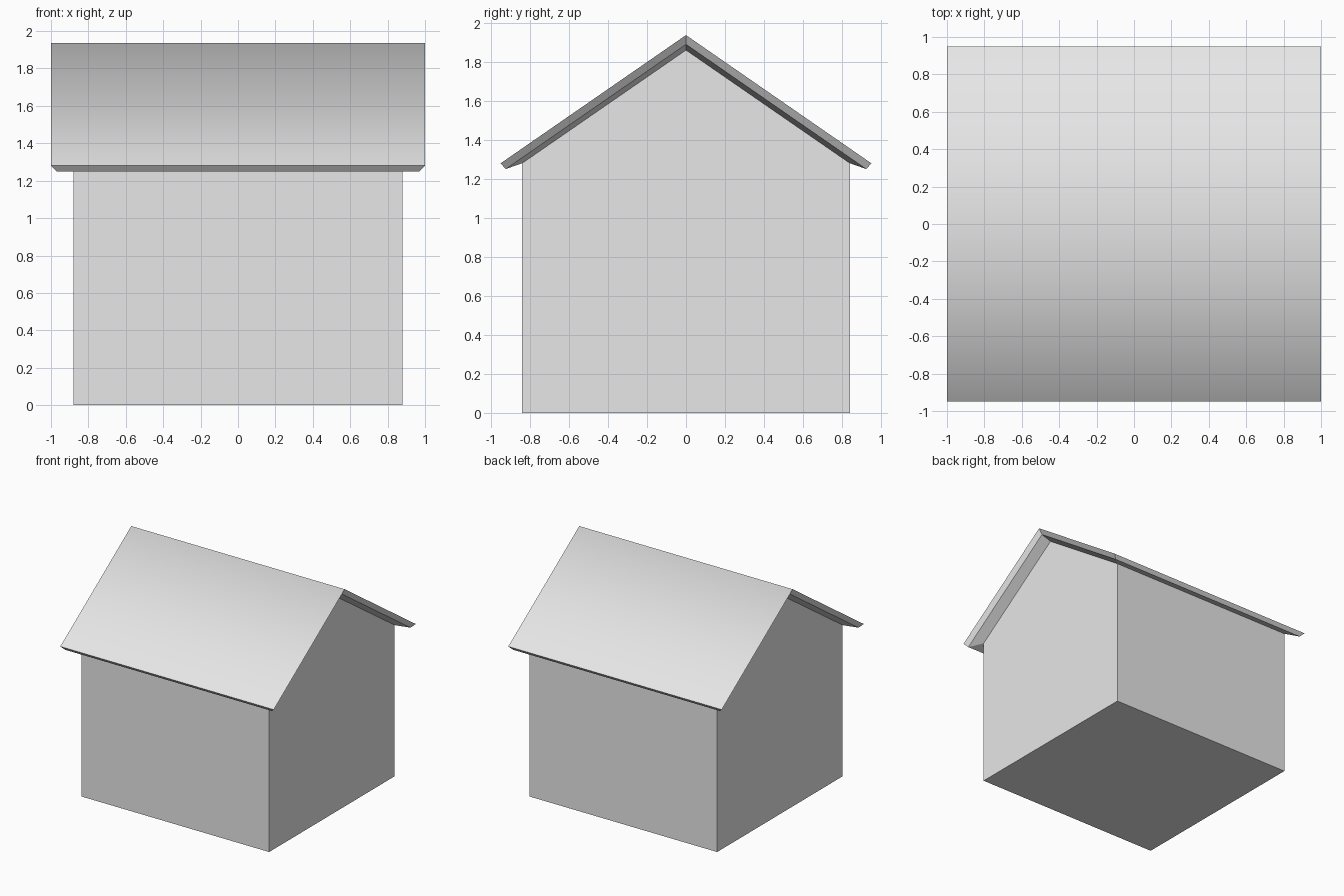
import bpy
import bmesh

old = bpy.data.objects.get("Cube")
if old:
    bpy.data.objects.remove(old, do_unlink=True)

grey = bpy.data.materials.new("light_grey")
grey.use_nodes = True
grey.diffuse_color = (0.8, 0.8, 0.8, 1)
grey.node_tree.nodes["Principled BSDF"].inputs["Base Color"].default_value = (0.8, 0.8, 0.8, 1)


def gable_ring(bm, x, y, eave, ridge):
    """Outline of a gabled plan: eave corners and ridge ends, in order."""
    pts = [(-x, -y, eave), (x, -y, eave), (x, 0, ridge),
           (x, y, eave), (-x, y, eave), (-x, 0, ridge)]
    return [bm.verts.new(p) for p in pts]


def bridge(bm, upper, lower):
    n = len(upper)
    for i in range(n):
        j = (i + 1) % n
        bm.faces.new((lower[i], lower[j], upper[j], upper[i]))


def finish(bm, name):
    mesh = bpy.data.meshes.new(name)
    bm.to_mesh(mesh)
    bm.free()
    mesh.materials.append(grey)
    obj = bpy.data.objects.new(name, mesh)
    bpy.context.collection.objects.link(obj)
    return obj


WALL_X, WALL_Y, WALL_EAVE, WALL_RIDGE = 0.88, 0.84, 1.28, 1.86

# Roof: two slopes, a bevelled rim and a soffit running in to the walls
bm = bmesh.new()
top = gable_ring(bm, 1.0, 0.95, 1.28, 1.937)
rim = gable_ring(bm, 0.97, 0.925, 1.25, 1.89)
soffit = gable_ring(bm, WALL_X, WALL_Y, WALL_EAVE, WALL_RIDGE)
bridge(bm, top, rim)
bridge(bm, rim, soffit)
slopes = [bm.faces.new((top[0], top[1], top[2], top[5])),
          bm.faces.new((top[5], top[2], top[3], top[4]))]

# Slopes shade softly over the ridge; every other edge stays crisp
for face in slopes:
    face.smooth = True
for edge in bm.edges:
    edge.smooth = all(f in slopes for f in edge.link_faces)
finish(bm, "roof")

# Walls: gabled body with a floor, open where the roof covers it
bm = bmesh.new()
head = gable_ring(bm, WALL_X, WALL_Y, WALL_EAVE, WALL_RIDGE)
base = gable_ring(bm, WALL_X, WALL_Y, 0, 0)
bridge(bm, head, base)
bm.faces.new(reversed(base))
bmesh.ops.dissolve_limit(bm, angle_limit=0.01, verts=bm.verts, edges=bm.edges)
finish(bm, "walls")
